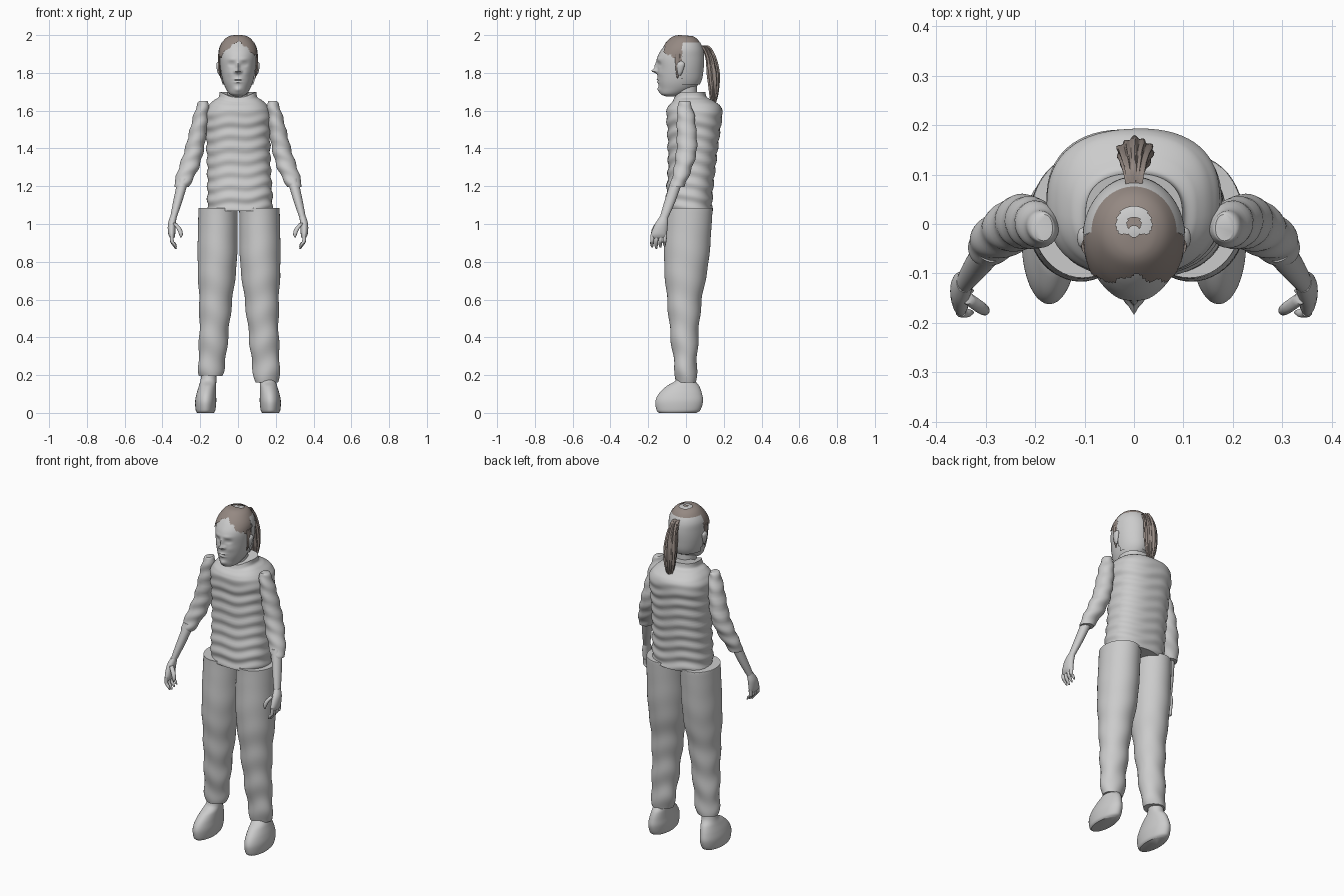
import bpy
import bmesh
from math import sin, cos, pi, exp, hypot, copysign, radians
from mathutils import Vector

default_cube = bpy.data.objects.get("Cube")
if default_cube:
    bpy.data.objects.remove(default_cube, do_unlink=True)


def make_material(name, color):
    material = bpy.data.materials.new(name)
    material.use_nodes = True
    material.diffuse_color = color
    material.node_tree.nodes["Principled BSDF"].inputs["Base Color"].default_value = color
    return material


GREY = make_material("plain grey", (.6, .6, .6, 1))
BROWN = make_material("hair brown", (.3, .25, .225, 1))


def spline(rings, place):
    """Smoothly interpolate the ring list at a fractional index."""
    i = min(int(place), len(rings) - 2)
    t = place - i
    a, b = rings[max(i - 1, 0)], rings[i]
    c, d = rings[i + 1], rings[min(i + 2, len(rings) - 1)]
    return [q + t / 2 * (r - p + t * (2 * p - 5 * q + 4 * r - s + t * (3 * (q - r) + s - p)))
            for p, q, r, s in zip(a, b, c, d)]


def loft(name, rings, material=GREY, side=1, segments=32, steps=8,
         square=1, shape=None, keep=None):
    """Skin level oval rings (x, y, z, radius x, radius y) into one smooth part."""
    bm = bmesh.new()
    previous = None
    count = (len(rings) - 1) * steps
    for k in range(count + 1):
        x, y, z, rx, ry = spline(rings, k / steps)
        row = []
        for j in range(segments):
            angle = 2 * pi * j / segments
            c, s = cos(angle), sin(angle)
            point = Vector((x + rx * copysign(abs(c) ** square, c),
                            y + ry * copysign(abs(s) ** square, s), z))
            if shape:
                point = shape(point, Vector((c, s, 0)), angle)
            point.x *= side
            row.append(bm.verts.new(point))
        if previous:
            for j in range(segments):
                n = (j + 1) % segments
                bm.faces.new((previous[j], previous[n], row[n], row[j]))
        if k in (0, count):
            bm.faces.new(row)
        previous = row
    bmesh.ops.recalc_face_normals(bm, faces=bm.faces)
    if keep:
        drop = [f for f in bm.faces if not keep(f.calc_center_median())]
        bmesh.ops.delete(bm, geom=drop, context='FACES')
    mesh = bpy.data.meshes.new(name)
    bm.to_mesh(mesh)
    bm.free()
    mesh.materials.append(material)
    part = bpy.data.objects.new(name, mesh)
    bpy.context.collection.objects.link(part)
    bpy.ops.object.select_all(action='DESELECT')
    part.select_set(True)
    bpy.context.view_layer.objects.active = part
    bpy.ops.object.shade_smooth_by_angle(angle=radians(45))
    return part


# Cloth folds for shirt, sleeves and trousers
def shirt_folds(p, out, angle):
    fade = min(1, max(0, (1.64 - p.z) * 8))
    fold = sin(p.z * 95 + 1.5 * sin(angle * 2) + sin(p.x * 25))
    p += out * fold * .004 * fade
    # dip the neckline at the front
    p.z -= .03 * max(0, -out.y) ** 3 * max(0, min(1, (p.z - 1.6) * 10))
    return p


def sleeve_folds(p, out, angle):
    return p + out * .003 * sin(p.z * 80 + 2 * sin(angle + 1))


def trouser_folds(p, out, angle):
    fade = max(0, 1.05 - p.z)
    return p + out * .005 * fade * sin(p.z * 38 + sin(angle * 2))


# Shirt with rounded back and short collar
loft("shirt", [
    (.01, .017, 1.07, .172, .122), (.01, .017, 1.15, .172, .122),
    (.005, .03, 1.3, .168, .125), (0, .04, 1.48, .17, .138),
    (0, .044, 1.58, .176, .148), (0, .042, 1.625, .158, .14),
    (0, .03, 1.655, .128, .11), (0, .02, 1.672, .102, .09),
    (0, .02, 1.7, .098, .082),
], segments=64, steps=14, square=.82, shape=shirt_folds)

# Face relief: across, height, spread across, spread up, push forward
RELIEF = [
    (0, 1.81, .011, .011, .03), (0, 1.835, .008, .022, .014),
    (.035, 1.846, .016, .011, -.011), (.035, 1.847, .01, .006, .005),
    (.03, 1.872, .025, .008, .004), (.016, 1.807, .007, .007, .01),
    (0, 1.766, .02, .005, .008), (0, 1.751, .017, .005, .007),
    (0, 1.759, .022, .002, -.004), (0, 1.712, .022, .014, .01),
    (.045, 1.8, .018, .018, .004),
]


def face_relief(p, out, angle):
    if out.y < 0:
        p.y -= -out.y * sum(
            push * exp(-((abs(p.x) - x) / wide) ** 2 - ((p.z - z) / tall) ** 2)
            for x, z, wide, tall, push in RELIEF)
    return p


HEAD = [
    (0, -.08, 1.675, .02, .025), (0, -.072, 1.688, .045, .062),
    (0, -.047, 1.72, .066, .095), (0, -.037, 1.76, .081, .112),
    (0, -.033, 1.82, .092, .118), (0, -.032, 1.88, .096, .12),
    (0, -.022, 1.93, .092, .103), (0, -.015, 1.97, .068, .073),
    (0, -.015, 1.989, .04, .044), (0, -.015, 1.995, .005, .005),
]
loft("head", HEAD, segments=96, steps=9, shape=face_relief)
loft("neck", [(0, .01, 1.6, .065, .065), (0, 0, 1.69, .055, .06),
              (0, -.005, 1.78, .055, .065)])


def inflate(amount):
    def grow(p, out, angle):
        p += out * amount
        p.z += amount * max(0, (p.z - 1.93) / .07)
        return p
    return grow


# Grey shell around the back of the skull
loft("back_of_head", HEAD, segments=72, shape=inflate(.008),
     keep=lambda c: c.y > -.02 and 1.74 < c.z < 1.96)


# Hair cap with a ragged hairline and a bare crown patch
def in_hair(c):
    if .015 < hypot(c.x, c.y) < .036 and c.y > -.02:
        return False
    ragged = .006 * sin(c.x * 160) + .005 * sin(c.y * 210)
    if c.y > -.02:
        return c.z > 1.945 + ragged
    if c.y > -.05 and c.z > 1.79 + ragged:
        return True
    return c.y > -.118 and c.z > 1.97 - .9 * abs(c.x) + ragged


loft("hair_cap", HEAD, BROWN, segments=96, steps=10, shape=inflate(.0065), keep=in_hair)


# Ponytail with strand ridges
def strands(p, out, angle):
    return p + out * (.003 * sin(angle * 11 + p.z * 12) + .002 * sin(angle * 5))


loft("ponytail", [
    (0, .07, 1.945, .012, .012), (0, .1, 1.94, .018, .022),
    (0, .13, 1.88, .028, .026), (.002, .142, 1.8, .036, .032),
    (.004, .146, 1.72, .033, .026), (.006, .145, 1.66, .02, .016),
    (.006, .142, 1.625, .005, .004),
], BROWN, segments=66, shape=strands)

# Paired limbs
for side, word, width, hem, shift in ((1, "left", 1.03, .16, .006), (-1, "right", 1, .195, -.002)):
    # ear and loose lock of hair
    loft(word + "_ear", [(.094, -.035, 1.785, .004, .006), (.1, -.032, 1.805, .009, .014),
                         (.104, -.028, 1.845, .011, .021), (.098, -.028, 1.862, .004, .01)],
         side=side, segments=16, steps=5)
    loft(word + "_hair_lock", [(.09, -.045, 1.77, .002, .003), (.1, -.045, 1.82, .006, .01),
                               (.1, -.045, 1.9, .006, .014)],
         BROWN, side=side, segments=12, steps=5)

    # sleeve, forearm and hand
    loft(word + "_sleeve", [
        (.18, -.01, 1.652, .018, .026), (.185, -.008, 1.635, .03, .035),
        (.2, 0, 1.55, .042, .048), (.23, .004, 1.4, .05, .054),
        (.26, -.015, 1.3, .053, .048), (.292, -.04, 1.22, .044, .041),
        (.298, -.046, 1.195, .037, .036),
    ], side=side, shape=sleeve_folds)
    loft(word + "_forearm", [(.288, -.045, 1.24, .03, .032), (.319, -.085, 1.12, .024, .029),
                             (.343, -.118, 1.03, .017, .022)], side=side)
    loft(word + "_palm", [
        (.342, -.117, 1.04, .017, .021), (.35, -.13, 1, .021, .034),
        (.351, -.143, .95, .019, .042), (.348, -.146, .925, .012, .04),
    ], side=side, segments=24)
    loft(word + "_thumb", [
        (.337, -.15, 1.005, .012, .012), (.312, -.168, .975, .013, .012),
        (.302, -.175, .945, .01, .01), (.303, -.176, .928, .003, .003),
    ], side=side, segments=14, steps=4)
    for finger in range(4):
        y = -.177 + finger * .022
        tip = .868 + .007 * abs(finger - 1)
        loft(word + "_finger_" + str(finger + 1), [
            (.35, y, .945, .01, .011), (.35, y - .002, .91, .01, .01),
            (.338, y - .003, tip + .018, .009, .009), (.328, y - .002, tip, .004, .004),
        ], side=side, segments=12, steps=4)

    # trouser leg
    legs = [
        (.106, .015, 1.085, .104, .124), (.108, .015, 1.05, .104, .124),
        (.112, .002, .8, .104, .118), (.12, -.008, .6, .088, .092),
        (.131, -.008, .4, .076, .073), (.142, -.002, .25, .071, .06),
        (.147, 0, hem, .058, .052),
    ]
    loft(word + "_trouser_leg", [(x + shift, y, z, rx * width, ry) for x, y, z, rx, ry in legs],
         side=side, segments=48, steps=10, shape=trouser_folds)

    # rounded shoe
    loft(word + "_shoe", [
        (.172, -.045, 0, .044, .098), (.172, -.04, .015, .052, .116),
        (.171, -.036, .06, .056, .126), (.168, -.03, .1, .052, .115),
        (.162, -.017, .14, .046, .088), (.156, -.002, .175, .042, .05),
        (.15, 0, .23, .04, .042),
    ], side=side, segments=40)
